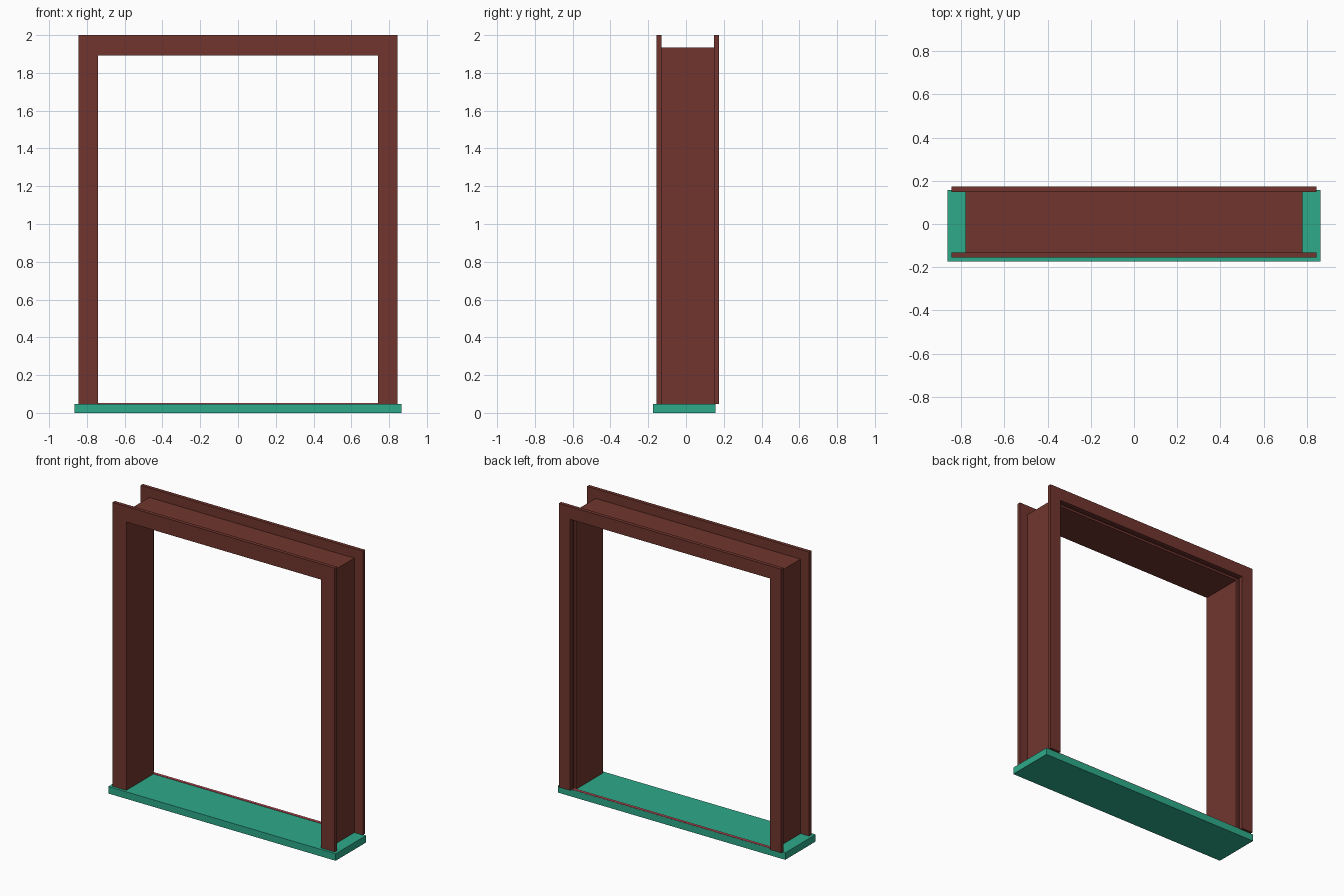
import bpy
import bmesh

default_cube = bpy.data.objects.get("Cube")
if default_cube:
    bpy.data.objects.remove(default_cube, do_unlink=True)


def material(name, rgb):
    mat = bpy.data.materials.new(name)
    mat.use_nodes = True
    color = (*rgb, 1.0)
    mat.diffuse_color = color
    mat.node_tree.nodes["Principled BSDF"].inputs["Base Color"].default_value = color
    return mat


brown = material("brown wood", (0.165, 0.036, 0.027))
green = material("green sill", (0.027, 0.402, 0.254))
red = material("red strip", (0.61, 0.09, 0.114))

SILL_TOP = 0.048


def prism(name, outline, y0, y1, mat):
    """Extrude an outline in the front plane from y0 to y1."""
    bm = bmesh.new()
    face = bm.faces.new([bm.verts.new((x, y0, z)) for x, z in outline])
    extruded = bmesh.ops.extrude_face_region(bm, geom=[face])["geom"]
    verts = [v for v in extruded if isinstance(v, bmesh.types.BMVert)]
    bmesh.ops.translate(bm, verts=verts, vec=(0, y1 - y0, 0))
    bmesh.ops.recalc_face_normals(bm, faces=bm.faces)
    mesh = bpy.data.meshes.new(name)
    bm.to_mesh(mesh)
    bm.free()
    mesh.materials.append(mat)
    obj = bpy.data.objects.new(name, mesh)
    bpy.context.collection.objects.link(obj)
    return obj


def slab(name, half_width, z0, z1, y0, y1, mat):
    w = half_width
    return prism(name, [(-w, z0), (w, z0), (w, z1), (-w, z1)], y0, y1, mat)


def arch(name, outer, top, inner, inner_top, y0, y1):
    """Two posts and a head, open at the bottom."""
    right = [(outer, top), (outer, SILL_TOP), (inner, SILL_TOP), (inner, inner_top)]
    left = [(-x, z) for x, z in reversed(right)]
    return prism(name, right + left, y0, y1, brown)


# Sill and the thin strip along its back edge
slab("sill", 0.865, 0, SILL_TOP, -0.174, 0.157, green)
slab("threshold_strip", 0.755, SILL_TOP, SILL_TOP + 0.004, 0.138, 0.156, red)

# Jamb lining with a shallow rebate at the back
arch("jamb_lining", 0.78, 1.935, 0.74, 1.893, -0.131, 0.138)
arch("jamb_rebate", 0.78, 1.935, 0.755, 1.908, 0.138, 0.149)

# Flat casings on both faces
arch("front_casing", 0.845, 2.0, 0.74, 1.893, -0.156, -0.131)
arch("back_casing", 0.845, 2.0, 0.76, 1.913, 0.149, 0.174)
